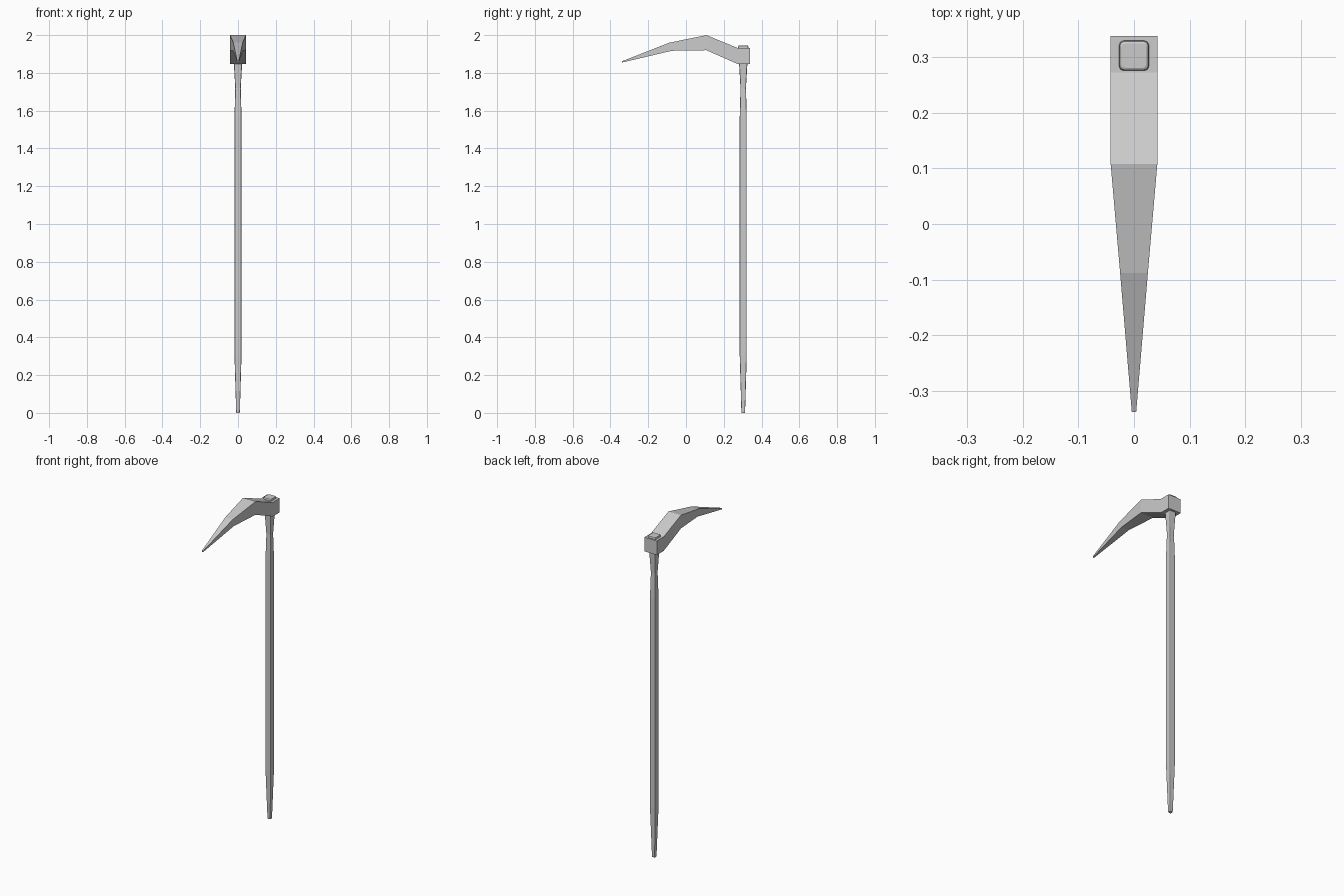
import bpy, bmesh

if "Cube" in bpy.data.objects:
    bpy.data.objects.remove(bpy.data.objects["Cube"])


def finish(bm, name):
    bmesh.ops.recalc_face_normals(bm, faces=bm.faces)
    me = bpy.data.meshes.new(name)
    bm.to_mesh(me)
    bm.free()
    ob = bpy.data.objects.new(name, me)
    bpy.context.collection.objects.link(ob)
    return ob


def loft(name, rings):
    """Skin a list of equal-length point rings and cap both ends."""
    bm = bmesh.new()
    loops = [[bm.verts.new(p) for p in r] for r in rings]
    n = len(rings[0])
    for a, b in zip(loops, loops[1:]):
        for i in range(n):
            j = (i + 1) % n
            bm.faces.new((a[i], a[j], b[j], b[i]))
    bm.faces.new(loops[0])
    bm.faces.new(loops[-1])
    return finish(bm, name)


def chamfered_square(half, z, cy=0.303, cut=0.3):
    k = half * (1 - cut)
    m = half * (1 - cut * 0.3)
    corner = [(half, k), (m, m), (k, half)]
    pts = []
    for _ in range(4):
        pts += corner
        corner = [(-y, x) for x, y in corner]
    return [(x, y + cy, z) for x, y in pts]


# Handle: tapered foot, straight grip, flare through the head
handle_sections = [(0.009, 0), (0.010, 0.01), (0.0185, 0.3), (0.0185, 1.57),
                   (0.0145, 1.72), (0.022, 1.85), (0.027, 1.925),
                   (0.027, 1.938), (0.0255, 1.943), (0.022, 1.945)]
loft("handle", [chamfered_square(h, z) for h, z in handle_sections])

# Head: (y bottom, z bottom, y top, z top, half width), socket to tip
head_sections = [(0.338, 1.847, 0.338, 1.932, 0.042),
                 (0.273, 1.847, 0.273, 1.932, 0.042),
                 (0.108, 1.92, 0.108, 2.0, 0.042),
                 (-0.075, 1.917, -0.088, 1.96, 0.025),
                 (-0.338, 1.855, -0.338, 1.862, 0.004)]
loft("pick_head", [[(-w, yb, zb), (w, yb, zb), (w, yt, zt), (-w, yt, zt)]
                   for yb, zb, yt, zt, w in head_sections])
